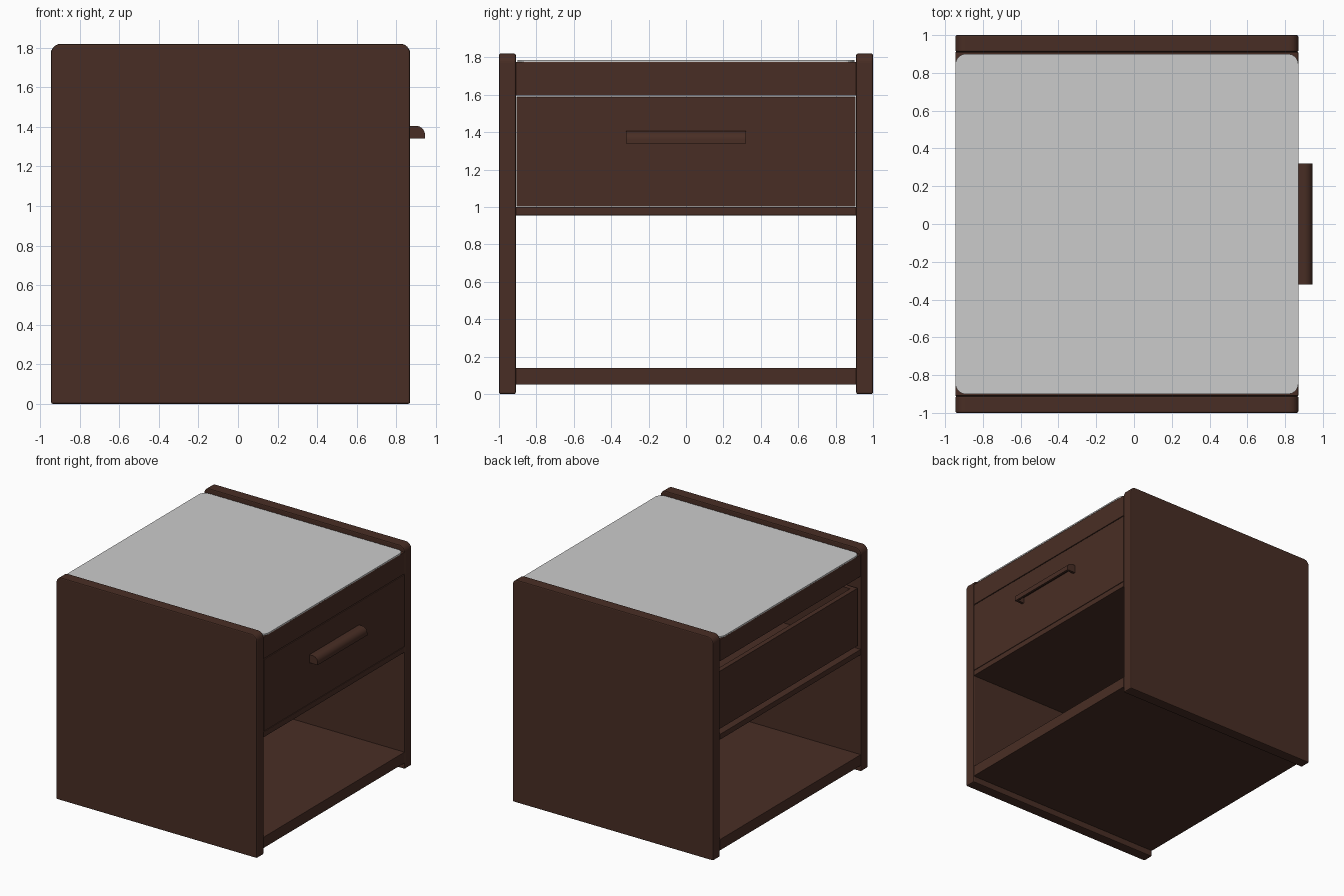
import bpy, bmesh, math

if "Cube" in bpy.data.objects:
    bpy.data.objects.remove(bpy.data.objects["Cube"])


def material(name, rgb):
    m = bpy.data.materials.new(name)
    m.diffuse_color = (*rgb, 1)
    m.use_nodes = True
    m.node_tree.nodes["Principled BSDF"].inputs["Base Color"].default_value = m.diffuse_color
    return m


WOOD = material("dark_walnut", (0.066, 0.027, 0.018))
GLASS = material("pale_grey_top", (0.6, 0.6, 0.6))


def finish(name, bm, mat, bevel=0.0):
    bmesh.ops.recalc_face_normals(bm, faces=bm.faces)
    me = bpy.data.meshes.new(name)
    bm.to_mesh(me)
    bm.free()
    me.materials.append(mat)
    ob = bpy.data.objects.new(name, me)
    bpy.context.collection.objects.link(ob)
    if bevel:
        mod = ob.modifiers.new("soft_edges", 'BEVEL')
        mod.width, mod.segments = bevel, 2
        mod.limit_method, mod.angle_limit = 'ANGLE', math.radians(50)
    return ob


def extrude(name, points, offset, mat, bevel=0.0):
    """Prism made from a flat outline pushed along an offset."""
    bm = bmesh.new()
    face = bm.faces.new([bm.verts.new(p) for p in points])
    ext = bmesh.ops.extrude_face_region(bm, geom=[face])["geom"]
    bmesh.ops.translate(bm, vec=offset, verts=[v for v in ext if isinstance(v, bmesh.types.BMVert)])
    return finish(name, bm, mat, bevel)


def box(name, x0, x1, y0, y1, z0, z1, bevel=0.0):
    pts = [(x0, y0, z0), (x1, y0, z0), (x1, y1, z0), (x0, y1, z0)]
    return extrude(name, pts, (0, 0, z1 - z0), WOOD, bevel)


def arc(cx, cy, r, a0, a1, n=8):
    return [(cx + r * math.cos(math.radians(a0 + (a1 - a0) * i / n)),
             cy + r * math.sin(math.radians(a0 + (a1 - a0) * i / n))) for i in range(n + 1)]


BACK, FRONT, H = -0.945, 0.87, 1.82

# Side panels with rounded upper corners
R = 0.05
outline = [(BACK, 0), (FRONT, 0)] + arc(FRONT - R, H - R, R, 0, 90) + arc(BACK + R, H - R, R, 90, 180)
for side, y in (("left", -1.0), ("right", 0.91)):
    extrude(side + "_side_panel", [(x, y, z) for x, z in outline], (0, 0.09, 0), WOOD, 0.008)

# Horizontal boards
box("top_board", BACK, FRONT, -0.91, 0.91, 1.595, 1.775, 0.004)
box("middle_shelf", BACK, FRONT, -0.91, 0.91, 0.955, 1.0, 0.003)
box("bottom_shelf", BACK, FRONT, -0.91, 0.91, 0.05, 0.14, 0.003)

# Pale top sheet with rounded corners
R = 0.055
sheet = []
for cx, cy, a in ((FRONT - R, 0.9 - R, 0), (BACK + R, 0.9 - R, 90),
                  (BACK + R, -0.9 + R, 180), (FRONT - R, -0.9 + R, 270)):
    sheet += arc(cx, cy, R, a, a + 90)
extrude("top_sheet", [(x, y, 1.775) for x, y in sheet], (0, 0, 0.011), GLASS)

# Drawer: front and open box behind it
box("drawer_front", 0.81, FRONT, -0.907, 0.907, 1.003, 1.59, 0.003)
box("drawer_back", -0.925, -0.885, -0.895, 0.895, 1.03, 1.5)
for side, y in (("left", -0.895), ("right", 0.855)):
    box("drawer_" + side + "_side", -0.885, 0.81, y, y + 0.04, 1.03, 1.5)
box("drawer_floor", -0.885, 0.81, -0.855, 0.855, 1.04, 1.06)

# Handle: quarter-round pull, hollow underneath, closed by end caps
X, Z0, Z1, T, XE = FRONT, 1.34, 1.405, 0.018, 0.945
solid = [(X, Z0), (XE, Z0)] + arc(XE - 0.045, Z1 - 0.045, 0.045, 0, 90) + [(X, Z1)]
shell = ([(XE - T, Z0), (XE, Z0)] + arc(XE - 0.045, Z1 - 0.045, 0.045, 0, 90)
         + [(X, Z1), (X, Z1 - T)] + arc(XE - 0.045, Z1 - 0.045, 0.045 - T, 90, 0))
grip = extrude("handle_grip", [(x, -0.3, z) for x, z in shell], (0, 0.6, 0), WOOD)
caps = [extrude("handle_end_cap", [(x, y, z) for x, z in solid], (0, 0.02, 0), WOOD)
        for y in (-0.32, 0.3)]
for ob in [grip] + caps:
    bpy.ops.object.select_all(action='DESELECT')
    ob.select_set(True)
    bpy.context.view_layer.objects.active = ob
    bpy.ops.object.shade_smooth_by_angle(angle=math.radians(30))
